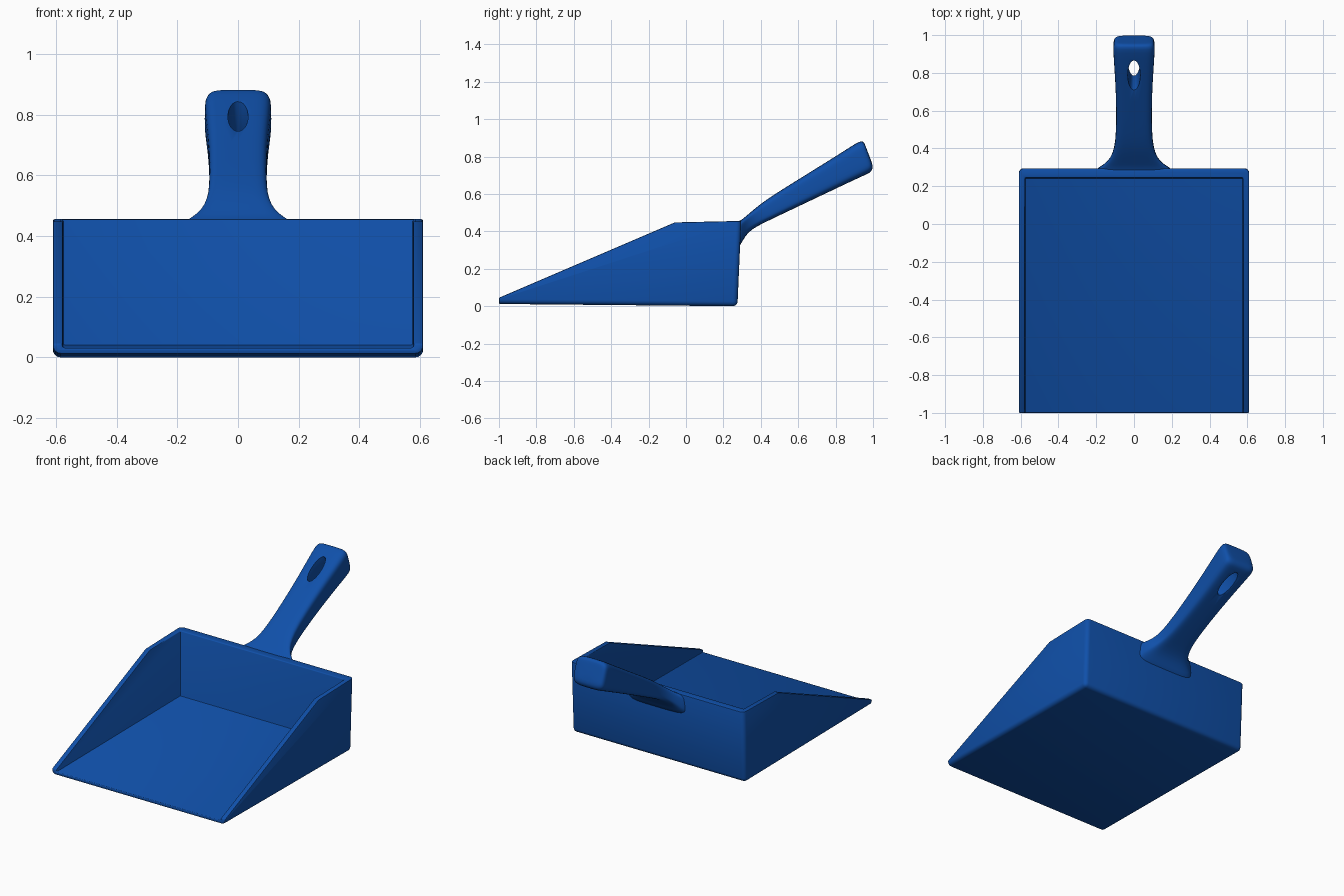
import bpy, bmesh, math
from mathutils import Vector

if "Cube" in bpy.data.objects:
    bpy.data.objects.remove(bpy.data.objects["Cube"])

blue = bpy.data.materials.new("blue plastic")
blue.diffuse_color = (0.005, 0.08, 0.40, 1)
blue.use_nodes = True
blue.node_tree.nodes["Principled BSDF"].inputs["Base Color"].default_value = blue.diffuse_color


def make_object(name, bm):
    bmesh.ops.recalc_face_normals(bm, faces=bm.faces)
    mesh = bpy.data.meshes.new(name)
    bm.to_mesh(mesh)
    bm.free()
    mesh.materials.append(blue)
    ob = bpy.data.objects.new(name, mesh)
    bpy.context.collection.objects.link(ob)
    return ob


def prism(profile, half_width):
    """Extrude a (y, z) outline across x."""
    bm = bmesh.new()
    face = bm.faces.new([bm.verts.new((-half_width, y, z)) for y, z in profile])
    ext = bmesh.ops.extrude_face_region(bm, geom=[face])
    verts = [v for v in ext["geom"] if isinstance(v, bmesh.types.BMVert)]
    bmesh.ops.translate(bm, verts=verts, vec=(2 * half_width, 0, 0))
    return bm


def select_only(ob):
    bpy.ops.object.select_all(action='DESELECT')
    ob.select_set(True)
    bpy.context.view_layer.objects.active = ob


def apply_mod(ob, kind, **settings):
    select_only(ob)
    mod = ob.modifiers.new(kind.lower(), kind)
    for key, value in settings.items():
        setattr(mod, key, value)
    bpy.ops.object.modifier_apply(modifier=mod.name)


def cut(ob, cutter):
    apply_mod(ob, 'BOOLEAN', operation='DIFFERENCE', solver='EXACT', object=cutter)
    bpy.data.objects.remove(cutter)


# Pan: outer wedge with rounded back and bottom edges
bm = prism([(-1, 0.012), (-1, 0.045), (-0.06, 0.448), (0.295, 0.456), (0.275, 0.0)], 0.61)
edges = []
for e in bm.edges:
    a, b = e.verts[0].co, e.verts[1].co
    back = a.y > 0.2 and b.y > 0.2 and not (a.z > 0.4 and b.z > 0.4)
    bottom = a.z < 0.02 and b.z < 0.02 and abs(a.x - b.x) < 0.1
    if back or bottom:
        edges.append(e)
bmesh.ops.bevel(bm, geom=edges, offset=0.026, segments=4, profile=0.5, affect='EDGES')
pan = make_object("pan", bm)

# Hollow inside of the pan
cavity = make_object("cavity_cutter", prism(
    [(-1.2, 0.03), (-1.2, 1), (0.247, 1), (0.243, 0.04)], 0.577))
cut(pan, cavity)
apply_mod(pan, 'BEVEL', width=0.006, segments=2, limit_method='ANGLE',
          angle_limit=math.radians(40))

# Handle: rounded sections as (top y, top z, bottom y, bottom z, half width)
sections = [
    (0.262, 0.450, 0.262, 0.300, 0.225),
    (0.288, 0.455, 0.292, 0.325, 0.205),
    (0.312, 0.474, 0.315, 0.375, 0.160),
    (0.345, 0.502, 0.352, 0.412, 0.124),
    (0.390, 0.540, 0.410, 0.443, 0.104),
    (0.460, 0.591, 0.505, 0.488, 0.094),
    (0.650, 0.708, 0.715, 0.588, 0.094),
    (0.840, 0.827, 0.915, 0.682, 0.107),
    (0.910, 0.872, 0.970, 0.707, 0.111),
    (0.938, 0.885, 0.990, 0.718, 0.108),
    (0.952, 0.877, 0.999, 0.738, 0.098),
    (0.958, 0.860, 0.998, 0.760, 0.075),
]
COUNT = 32
bm = bmesh.new()
rings = []
for ty, tz, by, bz, hw in sections:
    top, bot = Vector((0, ty, tz)), Vector((0, by, bz))
    mid, half = (top + bot) / 2, (top - bot) / 2
    ring = []
    for i in range(COUNT):
        a = 2 * math.pi * i / COUNT
        c, s = math.cos(a), math.sin(a)
        u = math.copysign(abs(c) ** 0.42, c)
        v = math.copysign(abs(s) ** 0.42, s)
        ring.append(bm.verts.new(mid + half * v + Vector((hw * u, 0, 0))))
    rings.append(ring)
for r, q in zip(rings, rings[1:]):
    for i in range(COUNT):
        j = (i + 1) % COUNT
        bm.faces.new((r[i], r[j], q[j], q[i]))
bm.faces.new(rings[0])
bm.faces.new(rings[-1])
handle = make_object("handle", bm)
apply_mod(handle, 'SUBSURF', levels=1)

# Oval hanging hole through the handle
bm = bmesh.new()
bmesh.ops.create_cone(bm, cap_ends=True, segments=32, radius1=1, radius2=1, depth=0.8)
hole = make_object("hole_cutter", bm)
hole.scale = (0.033, 0.092, 1)
hole.rotation_euler = (math.radians(31.7), 0, 0)
hole.location = (0, 0.79, 0.79)
bpy.context.view_layer.update()
cut(handle, hole)
apply_mod(handle, 'BEVEL', width=0.006, segments=2, limit_method='ANGLE',
          angle_limit=math.radians(60))

# Smooth shading with crisp edges
for ob in (pan, handle):
    select_only(ob)
    bpy.ops.object.shade_smooth_by_angle(angle=math.radians(35))
